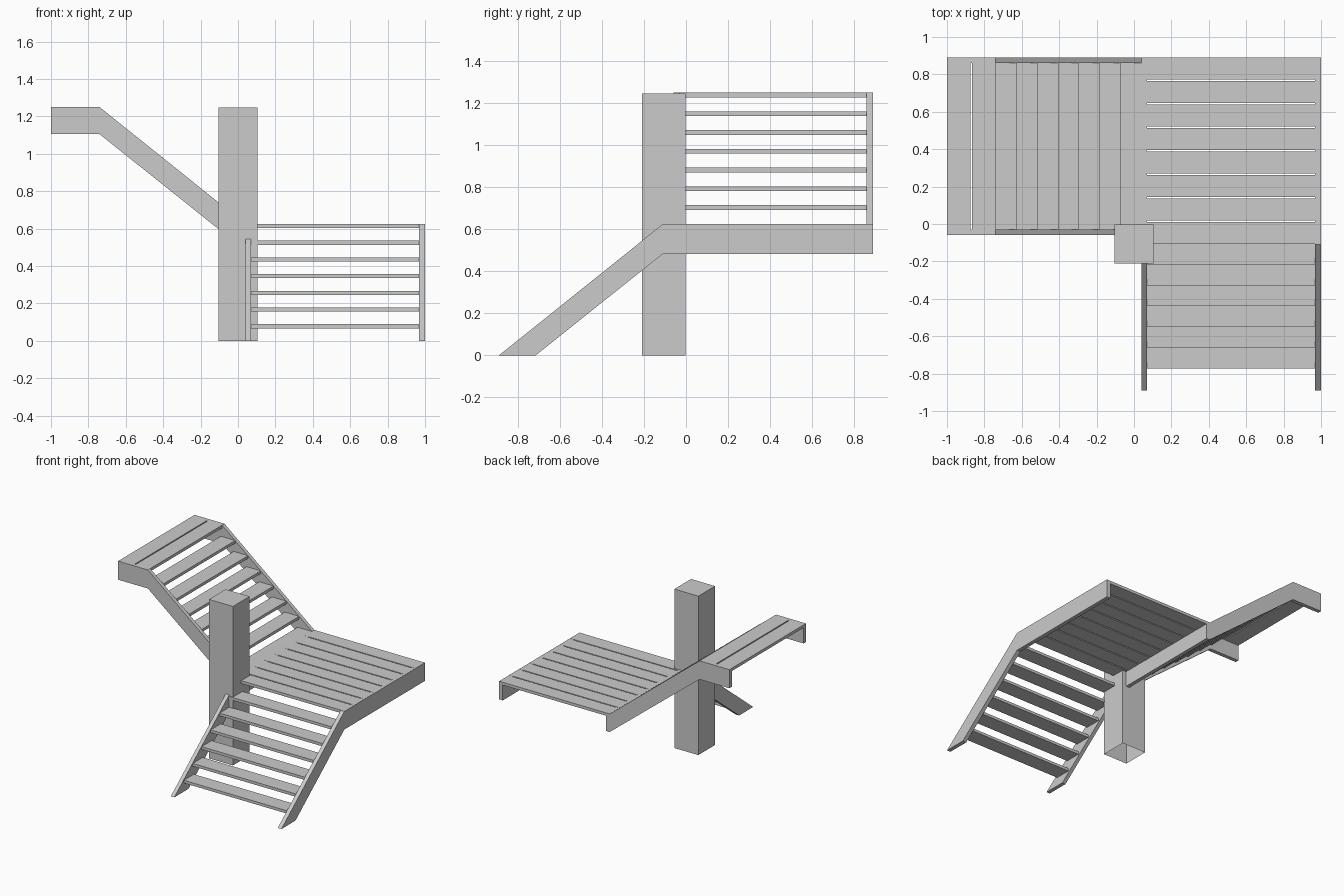
import bpy

cube = bpy.data.objects.get("Cube")
if cube:
    bpy.data.objects.remove(cube, do_unlink=True)

grey = bpy.data.materials.new("light_grey")
grey.use_nodes = True
color = (0.6, 0.6, 0.6, 1)
grey.diffuse_color = color
grey.node_tree.nodes["Principled BSDF"].inputs["Base Color"].default_value = color


def add_mesh(name, verts, faces):
    mesh = bpy.data.meshes.new(name)
    mesh.from_pydata(verts, [], faces)
    mesh.materials.append(grey)
    obj = bpy.data.objects.new(name, mesh)
    bpy.context.collection.objects.link(obj)
    return obj


def box(name, xs, ys, zs, open_bottom=False):
    verts = [(x, y, z) for z in zs for x, y in
             ((xs[0], ys[0]), (xs[1], ys[0]), (xs[1], ys[1]), (xs[0], ys[1]))]
    faces = [(i, (i + 1) % 4, (i + 1) % 4 + 4, i + 4) for i in range(4)]
    faces.append((4, 5, 6, 7))
    if not open_bottom:
        faces.append((3, 2, 1, 0))
    return add_mesh(name, verts, faces)


def stringer(name, profile, start, end, along):
    """Extrude a side profile (run, height) across the stair width."""
    verts = [(s, r, z) if along == "y" else (r, s, z)
             for s in (start, end) for r, z in profile]
    n = len(profile)
    faces = [(i, (i + 1) % n, (i + 1) % n + n, i + n) for i in range(n)]
    faces += [tuple(reversed(range(n))), tuple(range(n, 2 * n))]
    obj = add_mesh(name, verts, faces)
    # Make every face point outwards
    import bmesh
    bm = bmesh.new()
    bm.from_mesh(obj.data)
    bmesh.ops.recalc_face_normals(bm, faces=bm.faces)
    bm.to_mesh(obj.data)
    bm.free()


MID, TOP = 0.625, 1.25      # landing heights
RISE, GOING = MID / 7, 0.111
THICK, DEPTH, GAP = 0.022, 0.125, 0.009

# Central post, hollow underneath
box("post", (-0.105, 0.103), (-0.21, -0.003), (0, 1.247), open_bottom=True)

# Lower flight stringers, running level below the middle landing
lower = [(-0.89, 0), (-0.11, MID), (0.89, MID), (0.89, 0.483), (-0.11, 0.483), (-0.715, 0)]
stringer("lower_stringer_inner", lower, 0.04, 0.07, "y")
stringer("lower_stringer_outer", lower, 0.968, 1.0, "y")

# Upper flight stringers, running level below the top landing
upper = [(0.04, MID), (-0.74, TOP), (-1, TOP), (-1, 1.105), (-0.74, 1.105), (0.04, 0.483)]
stringer("upper_stringer_front", upper, -0.06, -0.03, "x")
stringer("upper_stringer_back", upper, 0.86, 0.89, "x")

# Lower treads
for i in range(6):
    y, z = -0.772 + i * GOING, (i + 1) * RISE
    box(f"lower_tread_{i + 1}", (0.07, 0.968), (y, y + DEPTH), (z - THICK, z))

# Upper treads, the first one level with the middle landing
for i in range(7):
    x, z = 0.04 - i * GOING, MID + i * RISE
    box(f"upper_tread_{i + 1}", (x - DEPTH, x), (-0.03, 0.86), (z - THICK, z))

# Middle landing boards
pitch = (0.89 + 0.107 + GAP) / 8
for i in range(8):
    y = -0.107 + i * pitch
    box(f"middle_landing_board_{i + 1}", (0.0405, 0.9995), (y, y + pitch - GAP),
        (MID - THICK, MID + 0.0005))

# Top landing boards
for i, xs in enumerate(((-0.9995, -0.874), (-0.865, -0.74))):
    box(f"top_landing_board_{i + 1}", xs, (-0.0595, 0.8895), (TOP - THICK, TOP + 0.0005))
